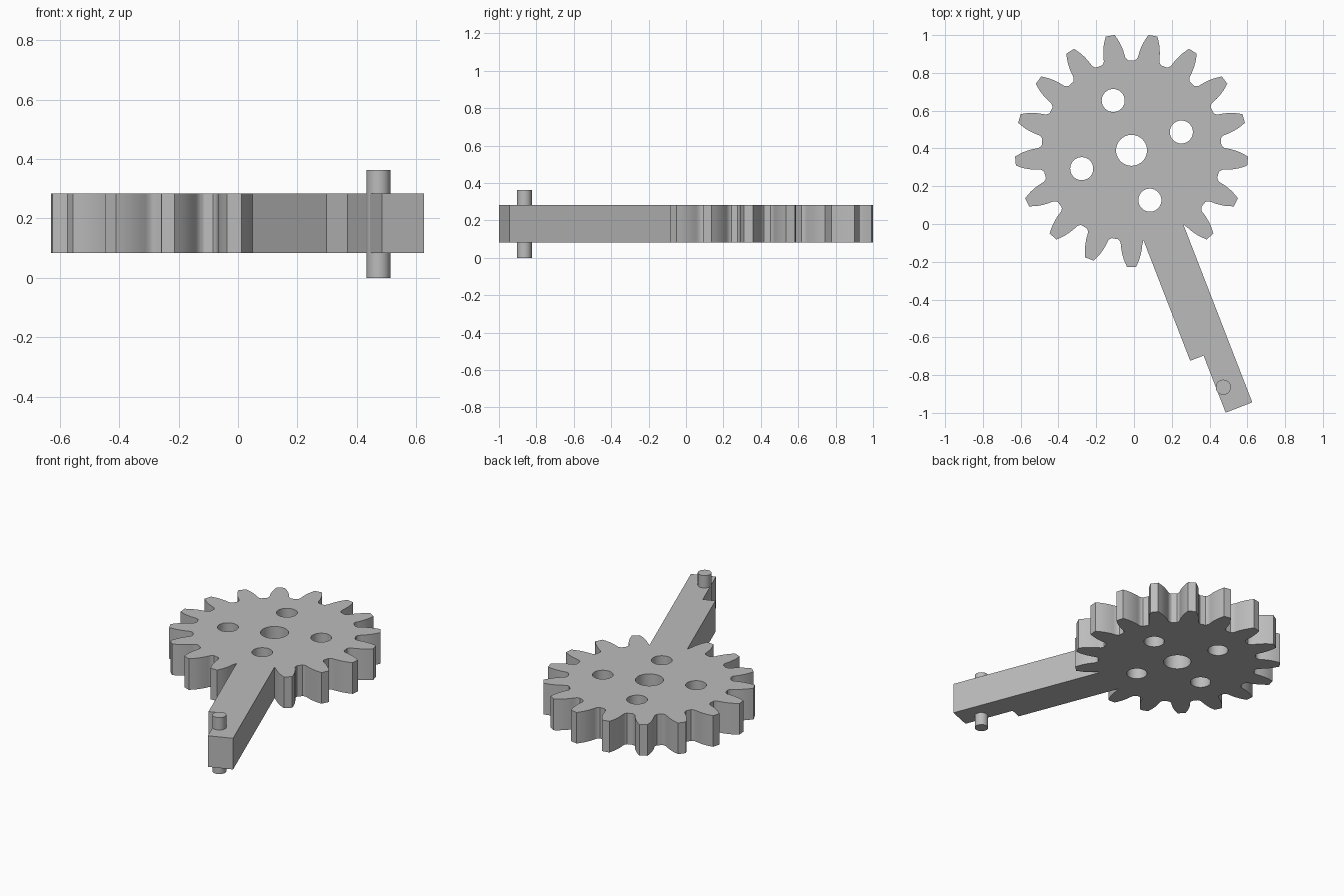
import bpy, bmesh, math
from mathutils import Vector

if "Cube" in bpy.data.objects:
    bpy.data.objects.remove(bpy.data.objects["Cube"], do_unlink=True)

CENTRE = Vector((-0.013, 0.39))
TEETH = 17
STEP = math.tau / TEETH
ARM_TOOTH = 1                      # the arm grows where this tooth would be
Z_LOW, Z_HIGH, PIN_TOP = 0.083, 0.283, 0.363

grey = bpy.data.materials.new("plain grey")
grey.use_nodes = True
colour = (0.5, 0.5, 0.5, 1)
grey.diffuse_color = colour
grey.node_tree.nodes["Principled BSDF"].inputs["Base Color"].default_value = colour


def place(angle, along, across):
    """Point given along and across a ray leaving the gear centre."""
    u = Vector((math.cos(angle), math.sin(angle)))
    return CENTRE + u * along + Vector((-u.y, u.x)) * across


def circle(centre, radius, count=40):
    return [centre + radius * Vector((math.cos(math.tau * i / count),
                                      math.sin(math.tau * i / count)))
            for i in range(count)]


def finish(obj):
    obj.data.materials.clear()
    obj.data.materials.append(grey)
    bpy.ops.object.select_all(action='DESELECT')
    obj.select_set(True)
    bpy.context.view_layer.objects.active = obj
    bpy.ops.object.shade_smooth_by_angle(angle=math.radians(32))


def plate(name, loops, low, high):
    """Extrude closed outlines; inner loops become holes."""
    curve = bpy.data.curves.new(name + " outline", 'CURVE')
    curve.dimensions = '2D'
    curve.fill_mode = 'BOTH'
    curve.extrude = (high - low) / 2
    for loop in loops:
        spline = curve.splines.new('POLY')
        spline.points.add(len(loop) - 1)
        for point, p in zip(spline.points, loop):
            point.co = (p.x, p.y, 0, 1)
        spline.use_cyclic_u = True
    outline = bpy.data.objects.new(name + " outline", curve)
    bpy.context.collection.objects.link(outline)
    bpy.context.view_layer.update()
    depsgraph = bpy.context.evaluated_depsgraph_get()
    mesh = bpy.data.meshes.new_from_object(outline.evaluated_get(depsgraph))
    bpy.data.objects.remove(outline, do_unlink=True)

    # Weld caps to walls and raise the plate to its height
    bm = bmesh.new()
    bm.from_mesh(mesh)
    bmesh.ops.remove_doubles(bm, verts=bm.verts, dist=0.0002)
    bmesh.ops.recalc_face_normals(bm, faces=bm.faces)
    bmesh.ops.translate(bm, verts=bm.verts, vec=(0, 0, (low + high) / 2))
    bm.to_mesh(mesh)
    bm.free()
    mesh.name = name
    obj = bpy.data.objects.new(name, mesh)
    bpy.context.collection.objects.link(obj)
    finish(obj)
    return obj


# Half tooth from valley to tip: (along, half width)
root = [(0.471, 0.071), (0.478, 0.064), (0.488, 0.058)]
flank = [(0.505, 0.056), (0.525, 0.054), (0.55, 0.049), (0.575, 0.042),
         (0.595, 0.034), (0.617, 0.024)]

# Arm outline with a stepped notch on one side near the end
arm = [(0.465, -0.113), (1.151, -0.113), (1.151, -0.037),
       (1.475, -0.037), (1.475, 0.114), (0.465, 0.114)]

gear = []
for i in range(TEETH):
    angle = -math.pi / 2 + i * STEP
    if i == ARM_TOOTH:
        gear += [place(angle, a, w) for a, w in arm]
        continue
    # Teeth beside the arm have no valley on the arm's side
    rising = flank if i == ARM_TOOTH + 1 else root + flank
    falling = flank if i == ARM_TOOTH - 1 else root + flank
    gear += [place(angle, a, -w) for a, w in rising]
    gear += [place(angle, a, w) for a, w in reversed(falling)]

# Centre bore and four surrounding holes
holes = [circle(CENTRE, 0.082)]
for i in range(4):
    holes.append(circle(place(math.radians(20.2 + 90 * i), 0.281, 0), 0.061))

plate("gear_with_arm", [gear] + holes, Z_LOW, Z_HIGH)

# Pin through the end of the arm
pin_spot = place(-math.pi / 2 + ARM_TOOTH * STEP, 1.345, 0)
bpy.ops.mesh.primitive_cylinder_add(vertices=32, radius=0.04, depth=PIN_TOP,
                                    location=(pin_spot.x, pin_spot.y, PIN_TOP / 2))
pin = bpy.context.object
pin.name = "arm_pin"
finish(pin)
